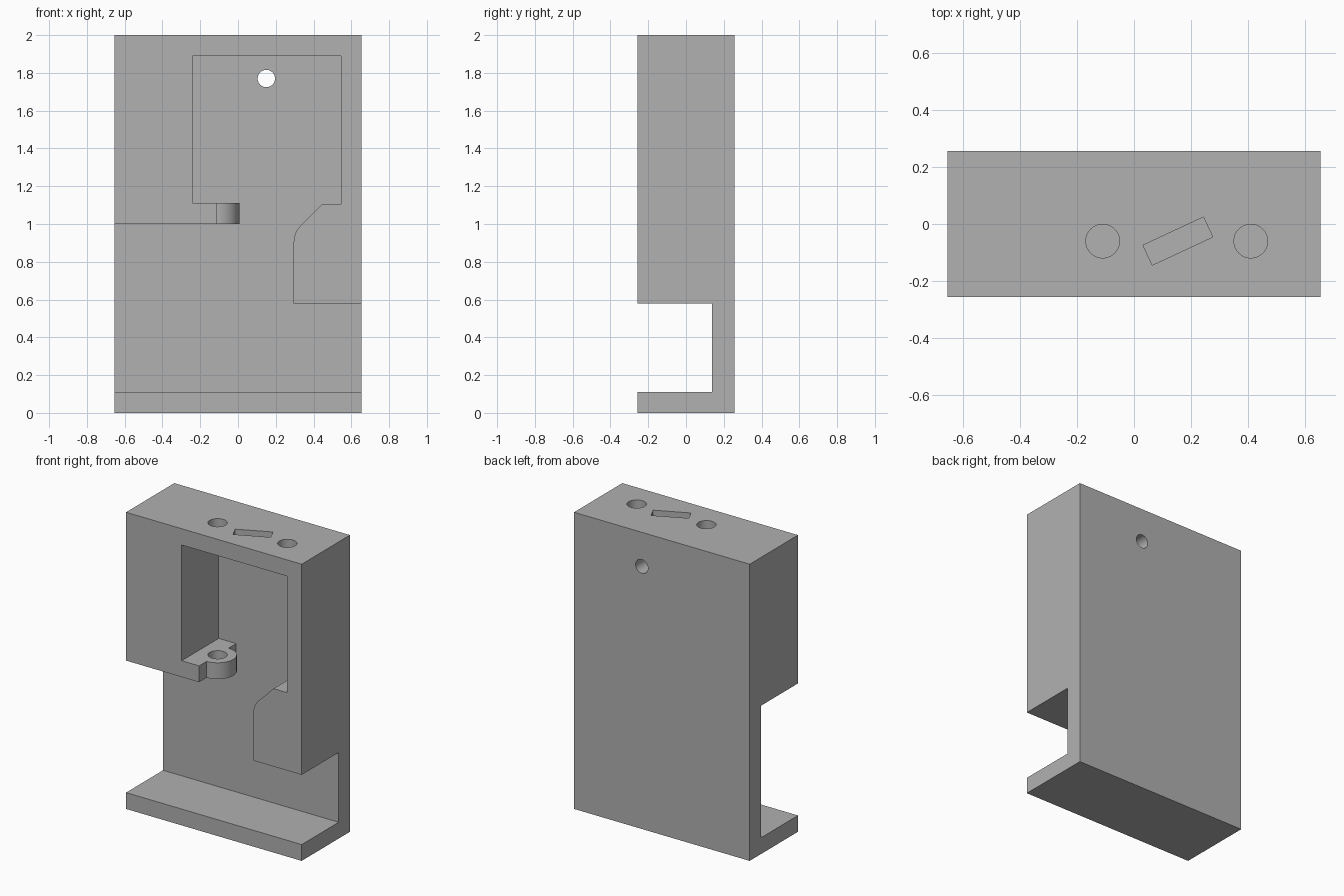
import bpy, bmesh, math
from mathutils import Matrix

cube = bpy.data.objects.get("Cube")
if cube:
    bpy.data.objects.remove(cube, do_unlink=True)

grey = bpy.data.materials.new("light_grey")
grey.use_nodes = True
grey.diffuse_color = (0.44, 0.44, 0.44, 1)
grey.node_tree.nodes["Principled BSDF"].inputs["Base Color"].default_value = grey.diffuse_color

HALF_X, HALF_Y, PLATE_Y = 0.655, 0.257, 0.137
LEDGE, TAB_LOW, TAB_TOP = 0.11, 1.0, 1.11


def make_object(name, bm):
    bmesh.ops.recalc_face_normals(bm, faces=bm.faces[:])
    mesh = bpy.data.meshes.new(name)
    bm.to_mesh(mesh)
    bm.free()
    mesh.materials.append(grey)
    obj = bpy.data.objects.new(name, mesh)
    bpy.context.collection.objects.link(obj)
    return obj


def box(name, low, high, turn=0):
    size = [b - a for a, b in zip(low, high)]
    middle = [(a + b) / 2 for a, b in zip(low, high)]
    bm = bmesh.new()
    matrix = Matrix.Translation(middle) @ Matrix.Rotation(turn, 4, "Z") @ Matrix.Diagonal((*size, 1))
    bmesh.ops.create_cube(bm, size=1, matrix=matrix)
    return make_object(name, bm)


def cylinder(name, radius, depth, centre, tilt=0):
    bm = bmesh.new()
    matrix = Matrix.Translation(centre) @ Matrix.Rotation(tilt, 4, "X")
    bmesh.ops.create_cone(bm, cap_ends=True, segments=64, radius1=radius,
                          radius2=radius, depth=depth, matrix=matrix)
    return make_object(name, bm)


def prism(name, outline, y0, y1):
    bm = bmesh.new()
    face = bm.faces.new([bm.verts.new((x, y0, z)) for x, z in outline])
    side = bmesh.ops.extrude_face_region(bm, geom=[face])["geom"]
    moved = [v for v in side if isinstance(v, bmesh.types.BMVert)]
    bmesh.ops.translate(bm, verts=moved, vec=(0, y1 - y0, 0))
    return make_object(name, bm)


def combine(target, tool, operation):
    mod = target.modifiers.new(tool.name, "BOOLEAN")
    mod.operation, mod.object, mod.solver = operation, tool, "EXACT"
    bpy.context.view_layer.objects.active = target
    bpy.ops.object.modifier_apply(modifier=mod.name)
    bpy.data.objects.remove(tool, do_unlink=True)


# Solid block
body = box("holder_body", (-HALF_X, -HALF_Y, 0), (HALF_X, HALF_Y, 2))

# Front recess: window, rounded bend, opening above the base ledge
bend = [(0.415 + 0.12 * math.cos(a), 0.905 + 0.12 * math.sin(a))
        for a in [math.radians(135 + 7.5 * i) for i in range(7)]]
recess = [(-0.24, 1.89), (0.545, 1.89), (0.545, 1.105), (0.445, 1.105), *bend,
          (0.295, 0.58), (0.75, 0.58), (0.75, LEDGE), (-0.75, LEDGE),
          (-0.75, TAB_LOW), (-0.11, TAB_LOW), (-0.11, TAB_TOP), (-0.24, TAB_TOP)]
combine(body, prism("recess_cutter", recess, -0.4, PLATE_Y), "DIFFERENCE")

# Rounded end of the support tab
tab_height = TAB_TOP - TAB_LOW
combine(body, cylinder("tab_end", 0.117, tab_height,
                       (-0.11, -0.06, TAB_LOW + tab_height / 2)), "UNION")

# Vertical bores through the top, the tab and the right arm
for x in (-0.11, 0.41):
    combine(body, cylinder("bore_cutter", 0.059, 1.8, (x, -0.06, 1.3)), "DIFFERENCE")

# Angled slot in the top
combine(body, box("slot_cutter", (0.037, -0.0985, 1.8), (0.271, -0.0215, 2.1),
                  math.radians(25)), "DIFFERENCE")

# Hanging hole through the back plate
combine(body, cylinder("hang_hole_cutter", 0.046, 0.4, (0.15, 0.22, 1.77),
                       math.pi / 2), "DIFFERENCE")

bpy.ops.object.select_all(action="DESELECT")
body.select_set(True)
bpy.context.view_layer.objects.active = body
bpy.ops.object.shade_smooth_by_angle(angle=math.radians(30))
